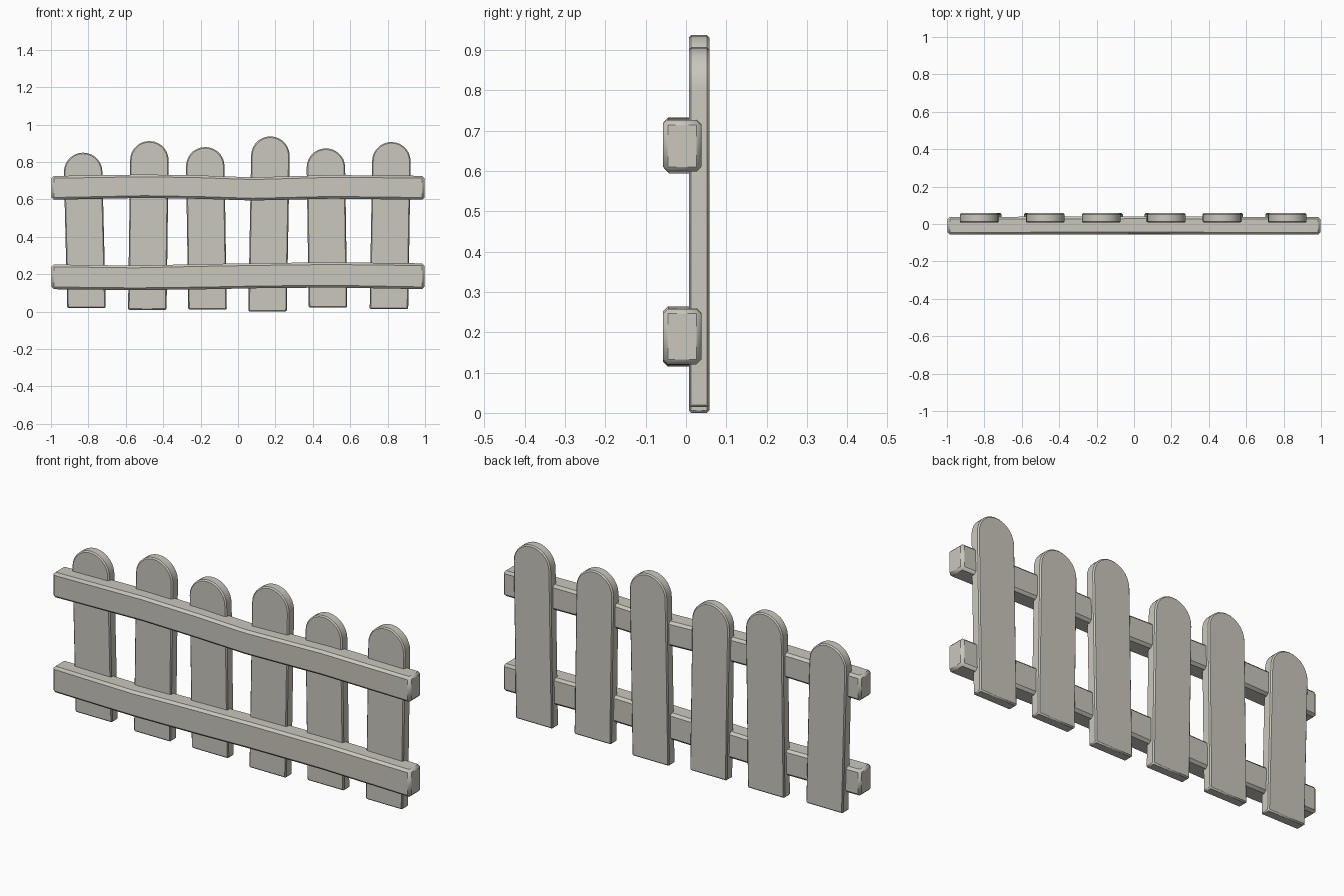
import bpy, bmesh
from math import pi, cos, sin, radians

cube = bpy.data.objects.get("Cube")
if cube:
    bpy.data.objects.remove(cube, do_unlink=True)

stone = bpy.data.materials.new("warm_grey_paint")
COLOUR = (0.59, 0.57, 0.505, 1)
stone.diffuse_color = COLOUR
stone.use_nodes = True
bsdf = stone.node_tree.nodes["Principled BSDF"]
bsdf.inputs["Base Color"].default_value = COLOUR
bsdf.inputs["Roughness"].default_value = 0.8


def loft(name, rings, bevel):
    """Skin a list of equal closed rings, cap both ends and bevel the hard edges."""
    bm = bmesh.new()
    loops = [[bm.verts.new(p) for p in ring] for ring in rings]
    n = len(loops[0])
    for a, b in zip(loops, loops[1:]):
        for i in range(n):
            j = (i + 1) % n
            bm.faces.new((a[i], a[j], b[j], b[i]))
    bm.faces.new(loops[0])
    bm.faces.new(loops[-1][::-1])
    bmesh.ops.recalc_face_normals(bm, faces=bm.faces)
    mesh = bpy.data.meshes.new(name)
    bm.to_mesh(mesh)
    bm.free()
    mesh.materials.append(stone)
    obj = bpy.data.objects.new(name, mesh)
    bpy.context.collection.objects.link(obj)
    mod = obj.modifiers.new("soft_edges", "BEVEL")
    mod.width = bevel
    mod.segments = 1
    mod.limit_method = "ANGLE"
    mod.angle_limit = radians(40)
    bpy.ops.object.select_all(action="DESELECT")
    obj.select_set(True)
    bpy.context.view_layer.objects.active = obj
    bpy.ops.object.shade_smooth_by_angle(angle=radians(30))
    return obj


def picket(name, x_low, x_high, z_low, z_high, radius=0.103):
    """Leaning board with a round top."""
    spring = z_high - radius
    outline = [(x_low - radius, z_low), (x_low + radius, z_low)]
    steps = 14
    for i in range(steps + 1):
        a = pi * i / steps
        outline.append((x_high + radius * cos(a), spring + radius * sin(a)))
    rings = [[(x, y, z) for x, z in outline] for y in (0.007, 0.058)]
    return loft(name, rings, 0.006)


def rail(name, path):
    """Slightly wavy beam; path holds x, bottom z, top z and a depth shift."""
    rings = []
    for x, low, high, dy in path:
        front, back = -0.057 + dy, 0.038 + dy
        rings.append([(x, front, low), (x, back, low), (x, back, high), (x, front, high)])
    return loft(name, rings, 0.012)


# Pickets: lower centre, upper centre, bottom, top
pickets = [
    (-0.81, -0.828, 0.02, 0.85),
    (-0.485, -0.474, 0.01, 0.912),
    (-0.163, -0.175, 0.012, 0.88),
    (0.158, 0.173, 0.0, 0.937),
    (0.481, 0.470, 0.022, 0.873),
    (0.807, 0.820, 0.014, 0.907),
]
for number, values in enumerate(pickets, 1):
    picket(f"picket_{number}", *values)

# Horizontal rails
rail("upper_rail", [
    (-0.997, 0.598, 0.725, 0), (-0.5, 0.608, 0.733, 0.001), (-0.2, 0.603, 0.728, 0.001),
    (0.08, 0.594, 0.718, 0.003), (0.5, 0.604, 0.73, 0), (0.997, 0.598, 0.726, 0)])
rail("lower_rail", [
    (-0.997, 0.12, 0.252, 0), (-0.55, 0.115, 0.246, 0), (-0.2, 0.119, 0.254, 0.001),
    (0.1, 0.125, 0.259, 0.002), (0.5, 0.129, 0.264, 0), (0.997, 0.12, 0.258, 0)])
